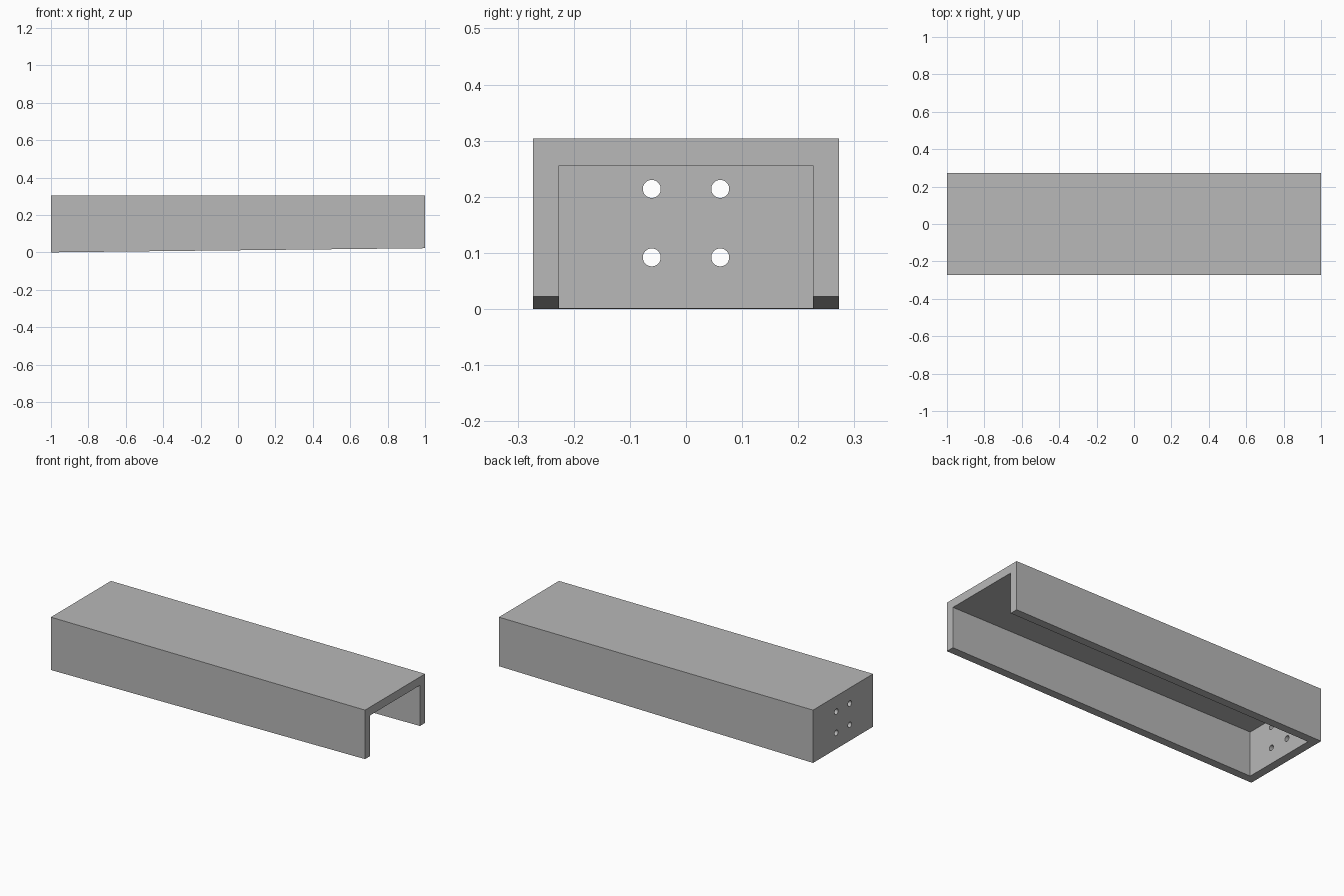
import bpy
import bmesh
import math
from mathutils import Matrix

default = bpy.data.objects.get("Cube")
if default:
    bpy.data.objects.remove(default, do_unlink=True)

HALF_W, TOP, WALL, RISE = 0.273, 0.304, 0.047, 0.022

grey = bpy.data.materials.new("plain grey")
grey.use_nodes = True
colour = (0.48, 0.48, 0.48, 1)
grey.diffuse_color = colour
grey.node_tree.nodes["Principled BSDF"].inputs["Base Color"].default_value = colour


def make_object(name, bm):
    bmesh.ops.recalc_face_normals(bm, faces=bm.faces)
    mesh = bpy.data.meshes.new(name)
    bm.to_mesh(mesh)
    bm.free()
    mesh.materials.append(grey)
    obj = bpy.data.objects.new(name, mesh)
    bpy.context.collection.objects.link(obj)
    return obj


def side_prism(name, profile, half_width):
    """Extrude an x-z profile across y."""
    bm = bmesh.new()
    face = bm.faces.new([bm.verts.new((x, -half_width, z)) for x, z in profile])
    new = bmesh.ops.extrude_face_region(bm, geom=[face])["geom"]
    verts = [v for v in new if isinstance(v, bmesh.types.BMVert)]
    bmesh.ops.translate(bm, verts=verts, vec=(0, 2 * half_width, 0))
    return make_object(name, bm)


# Outer body: flat top, gently sloping lower edge
channel = side_prism("channel_housing",
                     [(-1, 0), (1, RISE), (1, TOP), (-1, TOP)], HALF_W)

# Inner hollow, open below and at the +x end
inner_top = TOP - WALL - 0.001
cutters = [side_prism("hollow_cutter",
                      [(WALL - 1, -0.2), (1.2, -0.2), (1.2, inner_top), (WALL - 1, inner_top)],
                      HALF_W - WALL)]

# Four bolt holes through the end plate
bm = bmesh.new()
for y in (-0.061, 0.061):
    for z in (0.092, 0.214):
        place = Matrix.Translation((WALL / 2 - 1, y, z)) @ Matrix.Rotation(math.pi / 2, 4, "Y")
        bmesh.ops.create_cone(bm, cap_ends=True, segments=32, radius1=0.016,
                              radius2=0.016, depth=WALL * 2, matrix=place)
cutters.append(make_object("bolt_hole_cutter", bm))

for cutter in cutters:
    cutter.hide_render = True
    mod = channel.modifiers.new(cutter.name, "BOOLEAN")
    mod.operation = "DIFFERENCE"
    mod.solver = "EXACT"
    mod.object = cutter

# Bake the cuts and drop the cutters
graph = bpy.context.evaluated_depsgraph_get()
cut_mesh = bpy.data.meshes.new_from_object(channel.evaluated_get(graph))
channel.modifiers.clear()
channel.data = cut_mesh
for cutter in cutters:
    bpy.data.objects.remove(cutter, do_unlink=True)

# Smooth the hole walls, keep all corners sharp
bpy.ops.object.select_all(action="DESELECT")
channel.select_set(True)
bpy.context.view_layer.objects.active = channel
bpy.ops.object.shade_smooth_by_angle(angle=math.radians(30))
